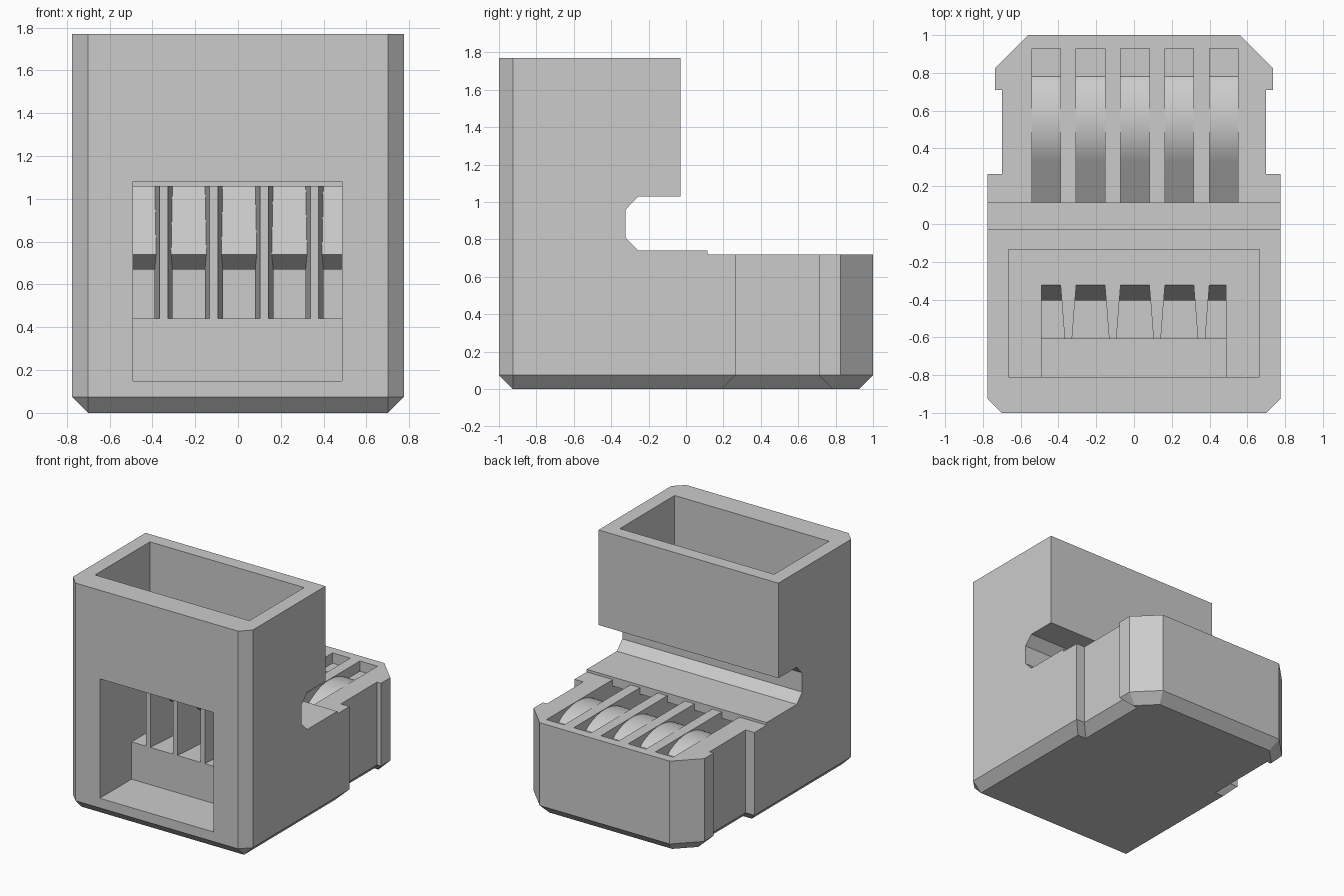
import bpy, bmesh, math

if "Cube" in bpy.data.objects:
    bpy.data.objects.remove(bpy.data.objects["Cube"])

grey = bpy.data.materials.new("plain_grey")
grey.diffuse_color = (0.6, 0.6, 0.6, 1)
grey.use_nodes = True
grey.node_tree.nodes["Principled BSDF"].inputs["Base Color"].default_value = grey.diffuse_color


def loft(name, loop_a, loop_b):
    """Closed solid between two matching vertex loops."""
    bm = bmesh.new()
    a = [bm.verts.new(p) for p in loop_a]
    b = [bm.verts.new(p) for p in loop_b]
    n = len(a)
    bm.faces.new(a)
    bm.faces.new(b)
    for i in range(n):
        j = (i + 1) % n
        bm.faces.new((a[i], a[j], b[j], b[i]))
    return finish(name, bm)


def finish(name, bm):
    bmesh.ops.remove_doubles(bm, verts=bm.verts, dist=1e-5)
    bmesh.ops.recalc_face_normals(bm, faces=bm.faces)
    mesh = bpy.data.meshes.new(name)
    bm.to_mesh(mesh)
    bm.free()
    mesh.materials.append(grey)
    ob = bpy.data.objects.new(name, mesh)
    bpy.context.collection.objects.link(ob)
    return ob


def side_prism(name, profile, left, right):
    """Extrude a (y, z) profile across x; left and right give x for each y."""
    return loft(name, [(left(y), y, z) for y, z in profile],
                [(right(y), y, z) for y, z in profile])


def box(name, x0, x1, y0, y1, z0, z1):
    return side_prism(name, [(y0, z0), (y1, z0), (y1, z1), (y0, z1)],
                      lambda y: x0, lambda y: x1)


def cut(body, cutter):
    cutter.hide_render = True
    mod = body.modifiers.new("cut", 'BOOLEAN')
    mod.operation, mod.solver, mod.object = 'DIFFERENCE', 'EXACT', cutter
    bpy.context.view_layer.objects.active = body
    bpy.ops.object.modifier_apply(modifier=mod.name)
    bpy.data.objects.remove(cutter)


# body: plan outline with a bevelled base
outline = [(.70, -1), (.775, -.925), (.775, .265), (.70, .265),
           (.70, .71), (.735, .71), (.735, .825), (.56, 1)]
base = [(.70, -.925), (.70, -.925), (.70, .19), (.625, .19),
        (.625, .785), (.66, .785), (.66, .794), (.529, .925)]


def mirrored(half, z):
    return [(x, y, z) for x, y in half] + [(-x, y, z) for x, y in reversed(half)]


bm = bmesh.new()
rings = [[bm.verts.new(p) for p in loop] for loop in
         (mirrored(base, 0), mirrored(outline, .075), mirrored(outline, 1.77))]
n = len(rings[0])
for lo, hi in zip(rings, rings[1:]):
    for i in range(n):
        j = (i + 1) % n
        bm.faces.new((lo[i], lo[j], hi[j], hi[i]))
bm.faces.new(rings[0])
bm.faces.new(rings[-1])
body = finish("housing", bm)

# side notch and low rear deck
cut(body, side_prism("deck_cutter", [
    (-.03, 1.9), (-.03, 1.03), (-.255, 1.03), (-.323, .96), (-.323, .81),
    (-.255, .74), (.115, .74), (.115, .72), (1.2, .72), (1.2, 1.9)],
    lambda y: -1, lambda y: 1))

# hopper in the tower and window in its front
cut(body, box("hopper_cutter", -.665, .665, -.81, -.135, 1.06, 1.9))
cut(body, box("window_cutter", -.49, .487, -1.1, -.61, .15, 1.08))

# five channels: tapered between the fins, then straight over a rounded hump
front_profile = [(-.63, .44), (-.30, .44), (-.30, .67), (-.32, .67),
                 (-.406, .74), (-.32, 1.07), (-.63, 1.07)]
R, PEAK = .404, .55
hump = [(PEAK + R * math.sin(math.radians(a)),
         .717 - R + R * math.cos(math.radians(a))) for a in range(-33, 35, 4)]
rear_profile = ([(-.31, .44), (0, .44)] + hump +
                [(.78, .64), (.93, .64), (.93, .8), (.115, .8),
                 (.115, .67), (-.31, .67)])
for i in range(5):
    c = .005 + (i - 2) * .235
    near_l = -.49 if i == 0 else c - .098
    near_r = .487 if i == 4 else c + .098
    far_l = -.49 if i == 0 else c - .076
    far_r = .487 if i == 4 else c + .076

    def taper(a, b):
        return lambda y: a + (b - a) * (y + .61) / .29

    cut(body, side_prism("fin_cutter", front_profile,
                         taper(near_l, far_l), taper(near_r, far_r)))
    cut(body, side_prism("channel_cutter", rear_profile,
                         lambda y: c - .076, lambda y: c + .076))

# smooth humps, sharp edges elsewhere
bpy.ops.object.select_all(action='DESELECT')
body.select_set(True)
bpy.context.view_layer.objects.active = body
bpy.ops.object.shade_smooth_by_angle(angle=math.radians(20))
